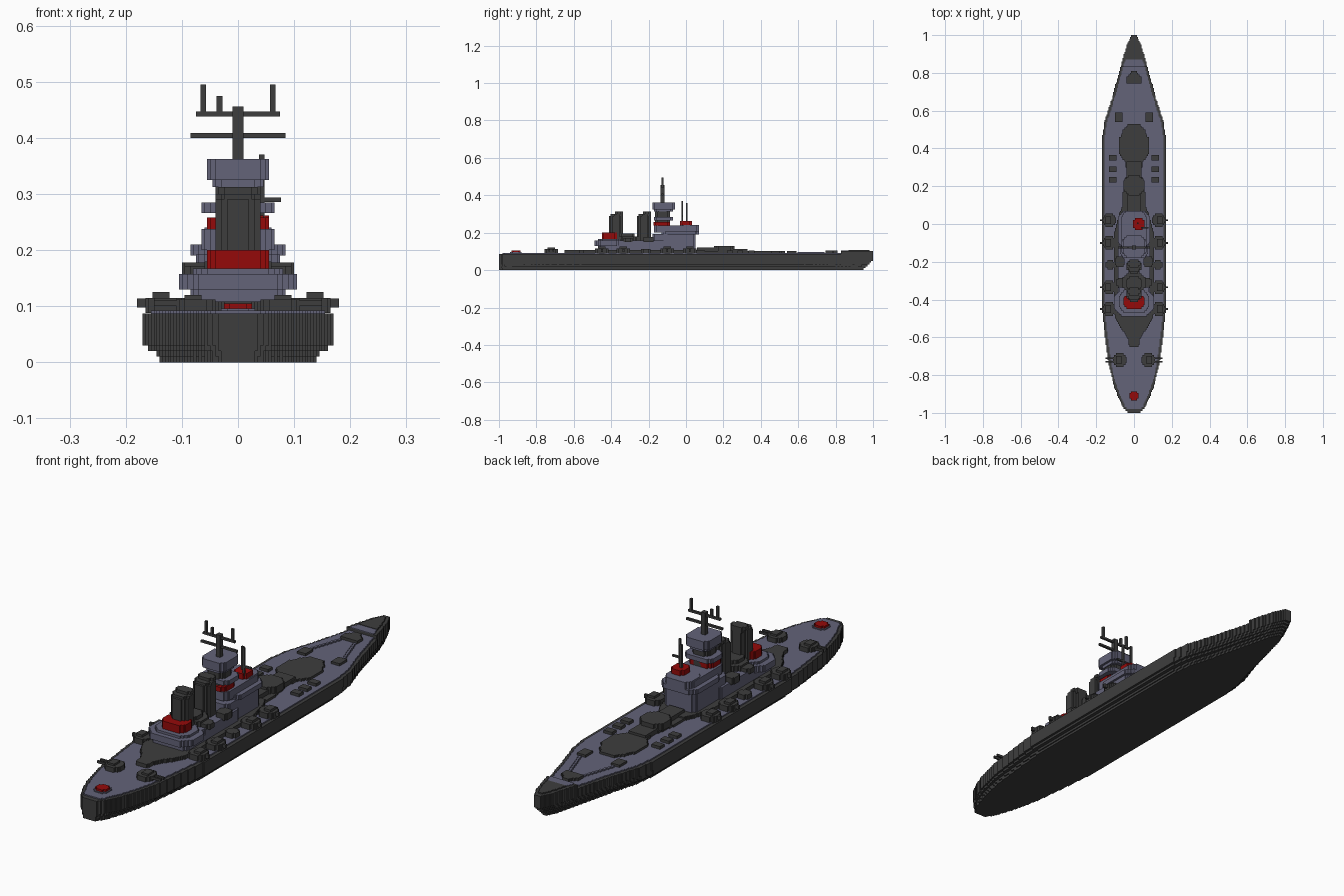
import bpy, bmesh, math

if "Cube" in bpy.data.objects:
    bpy.data.objects.remove(bpy.data.objects["Cube"])

V = 0.01  # block size of the stepped outlines


def material(name, rgb):
    m = bpy.data.materials.new(name)
    m.diffuse_color = (*rgb, 1)
    m.use_nodes = True
    m.node_tree.nodes["Principled BSDF"].inputs["Base Color"].default_value = m.diffuse_color
    return m


DARK = material("dark grey", (0.048, 0.048, 0.048))
GREY = material("blue grey", (0.125, 0.125, 0.19))
RED = material("red", (0.30, 0.003, 0.003))


def width_at(pts, y):
    for (ya, wa), (yb, wb) in zip(pts, pts[1:]):
        if y <= yb:
            return wa + (wb - wa) * max(0, y - ya) / (yb - ya)
    return pts[-1][1]


def layer(name, pts, z0, z1, mat, cx=0.0):
    """Blocky slab: half widths along y, stepped in rows, extruded in z."""
    y0, y1 = pts[0][0], pts[-1][0]
    n = max(1, round((y1 - y0) / V))
    step = (y1 - y0) / n
    rows = []
    for i in range(n):
        w = max(V / 2, round(width_at(pts, y0 + (i + .5) * step) / (V / 2)) * V / 2)
        if rows and abs(rows[-1][2] - w) < 1e-6:
            rows[-1][1] = y0 + (i + 1) * step
        else:
            rows.append([y0 + i * step, y0 + (i + 1) * step, w])
    right = [(w, y) for a, b, w in rows for y in (a, b)]
    outline = right + [(-x, y) for x, y in reversed(right)]
    bm = bmesh.new()
    face = bm.faces.new([bm.verts.new((cx + x, y, z0)) for x, y in outline])
    ext = bmesh.ops.extrude_face_region(bm, geom=[face])
    bmesh.ops.translate(bm, vec=(0, 0, z1 - z0),
                        verts=[v for v in ext["geom"] if isinstance(v, bmesh.types.BMVert)])
    bmesh.ops.recalc_face_normals(bm, faces=bm.faces)
    me = bpy.data.meshes.new(name)
    bm.to_mesh(me)
    bm.free()
    me.materials.append(mat)
    ob = bpy.data.objects.new(name, me)
    bpy.context.collection.objects.link(ob)
    return ob


def octo(y0, y1, w, c=0.02):
    return [(y0, w - c), (y0 + c, w), (y1 - c, w), (y1, w - c)]


def disc(name, x, y, r, z0, z1, mat):
    layer(name, octo(y - r, y + r, r, r * 0.55), z0, z1, mat, x)


def box(name, x0, x1, y0, y1, z0, z1, mat):
    layer_pts = [(y0, (x1 - x0) / 2), (y1, (x1 - x0) / 2)]
    layer(name, layer_pts, z0, z1, mat, (x0 + x1) / 2)


# Hull: stacked layers with raked bow and rounded bilge
HULL = [(-1, .03), (-.97, .06), (-.9, .09), (-.85, .108), (-.75, .133), (-.6, .153),
        (-.45, .17), (.45, .17), (.54, .157), (.66, .118), (.8, .08), (.87, .06),
        (.95, .037), (1, .01)]
for i in range(9):
    z = i * V
    scale = (.82, .84, .94)[i] if i < 3 else 1
    bow = min(1, .95 + .01 * i)
    pts = [(y * bow if y > 0 else y, w * scale) for y, w in HULL]
    layer("hull_layer", pts, z, min(z + V, .087), DARK)


def hull_part(y0, y1, inset):
    mid = [(y, w - inset) for y, w in HULL if y0 < y < y1]
    return [(y0, width_at(HULL, y0) - inset)] + mid + [(y1, width_at(HULL, y1) - inset)]


# Deck and raised bow
layer("main_deck", hull_part(-.98, .84, .014), .08, .092, GREY)
layer("bow_bulwark", hull_part(.83, 1, 0), .08, .103, DARK)
layer("bow_deck", hull_part(.83, .87, .014), .1, .106, GREY)
layer("bow_plate", hull_part(.87, .98, .014), .1, .108, DARK)

# Foredeck: breakwater, ridges, hatches, vents
layer("breakwater", [(.745, .04), (.775, .04), (.81, .01)], .09, .104, DARK)
for s in (-1, 1):
    for k in range(8):
        x, y = .035 + .006 * k, .74 - .018 * k
        box("deck_ridge", s * x - .006, s * x + .006, y - .018, y, .09, .098, GREY)
    box("hatch", s * .08 - .022, s * .08 + .022, .54, .59, .09, .102, DARK)
    for y in (.235, .29, .35):
        box("deck_vent", s * .113 - .018, s * .113 + .018, y - .015, y + .015, .09, .104, DARK)

# Forward platform and barbette
layer("forward_platform", [(.06, .06), (.15, .06), (.27, .04), (.33, .045), (.37, .08),
                           (.45, .08), (.5, .055), (.53, .03)], .09, .102, DARK)
box("forward_step", -.04, .04, .25, .33, .1, .112, DARK)
disc("barbette", 0, .205, .055, .1, .13, DARK)
box("barbette_walkway", -.035, .035, .06, .16, .1, .12, DARK)

# Midship and aft platform
layer("midship_platform", [(-.65, .025), (-.6, .035), (-.52, .09), (-.47, .105), (-.05, .105),
                           (.05, .08), (.1, .06)], .09, .108, DARK)

# Stern mounts
disc("stern_mount_base", 0, -.91, .03, .09, .096, GREY)
disc("stern_mount", 0, -.91, .024, .09, .105, RED)
for s in (-1, 1):
    disc("aft_turret", s * .075, -.72, .036, .09, .112, DARK)
    box("aft_turret_cap", s * .08 - .015, s * .08 + .015, -.74, -.7, .11, .12, DARK)
    for y in (-.73, -.71):
        box("aft_barrel", s * .125 - .025, s * .125 + .025, y - .004, y + .004, .1, .11, DARK)

# Side turrets with barrels
for s in (-1, 1):
    for y in (.02, -.1, -.335, -.45):
        disc("side_turret", s * .13, y, .036, .088, .115, DARK)
        box("side_turret_cap", s * .137 - .014, s * .137 + .014, y - .02, y + .02, .11, .125, DARK)
        box("side_barrel", s * .165 - .015, s * .165 + .015, y - .005, y + .005, .098, .114, DARK)
    disc("side_mount", s * .125, -.215, .025, .09, .112, DARK)
    disc("upper_mount", s * .075, -.2, .027, .15, .178, DARK)
    disc("upper_mount", s * .07, -.31, .025, .15, .172, DARK)

# Aft house and red funnel base
layer("aft_house_base", octo(-.47, -.1, .085), .1, .132, GREY)
layer("aft_house", octo(-.49, -.34, .103, .04), .13, .157, GREY)
layer("middle_house", octo(-.36, -.1, .085), .13, .157, GREY)
layer("aft_house_roof", octo(-.47, -.35, .078, .03), .155, .167, GREY)
layer("red_funnel_base", octo(-.45, -.37, .056), .16, .2, RED)
disc("searchlight_platform", 0, -.31, .058, .15, .18, DARK)
disc("searchlight_deck", 0, -.315, .04, .17, .195, DARK)

# Funnels with stepped, slanted tops
for y in (-.375, -.225):
    disc("funnel", 0, y, .038, .15, .29, DARK)
    layer("funnel_top", octo(y - .028, y + .038, .038), .288, .3, DARK)
    layer("funnel_lip", octo(y - .005, y + .038, .038), .298, .312, DARK)

# Bridge tower
layer("bridge_base", octo(-.18, .05, .075), .1, .192, GREY)
layer("bridge_gallery", octo(-.13, .07, .086, .03), .19, .21, GREY)
layer("bridge_house", octo(-.17, .06, .066), .2, .238, GREY)
layer("bridge_roof", octo(-.03, .07, .058), .21, .24, GREY)
layer("tower", octo(-.165, -.085, .042), .23, .32, DARK)
layer("tower_red_band", octo(-.175, -.085, .057), .238, .258, RED)
layer("tower_lower_gallery", octo(-.17, -.07, .066), .266, .285, GREY)
layer("tower_top_base", octo(-.17, -.07, .046), .312, .328, GREY)
layer("tower_top", octo(-.18, -.06, .057), .325, .362, GREY)

# Red forward director with poles
disc("forward_director", .025, .0, .032, .235, .262, RED)
box("director_pole", .038, .046, -.024, -.016, .25, .37, DARK)
box("director_pole", .016, .024, .0, .008, .25, .36, DARK)
box("director_yard", .038, .075, -.024, -.016, .286, .294, DARK)

# Mast, yards and aerials
box("mast", -.01, .01, -.135, -.115, .36, .456, DARK)
box("lower_yard", -.085, .085, -.13, -.12, .4, .409, DARK)
box("upper_yard", -.075, .075, -.13, -.12, .438, .447, DARK)
for x, top in ((-.062, .495), (.062, .495), (-.033, .475)):
    box("aerial", x - .004, x + .004, -.13, -.12, .44, top, DARK)
